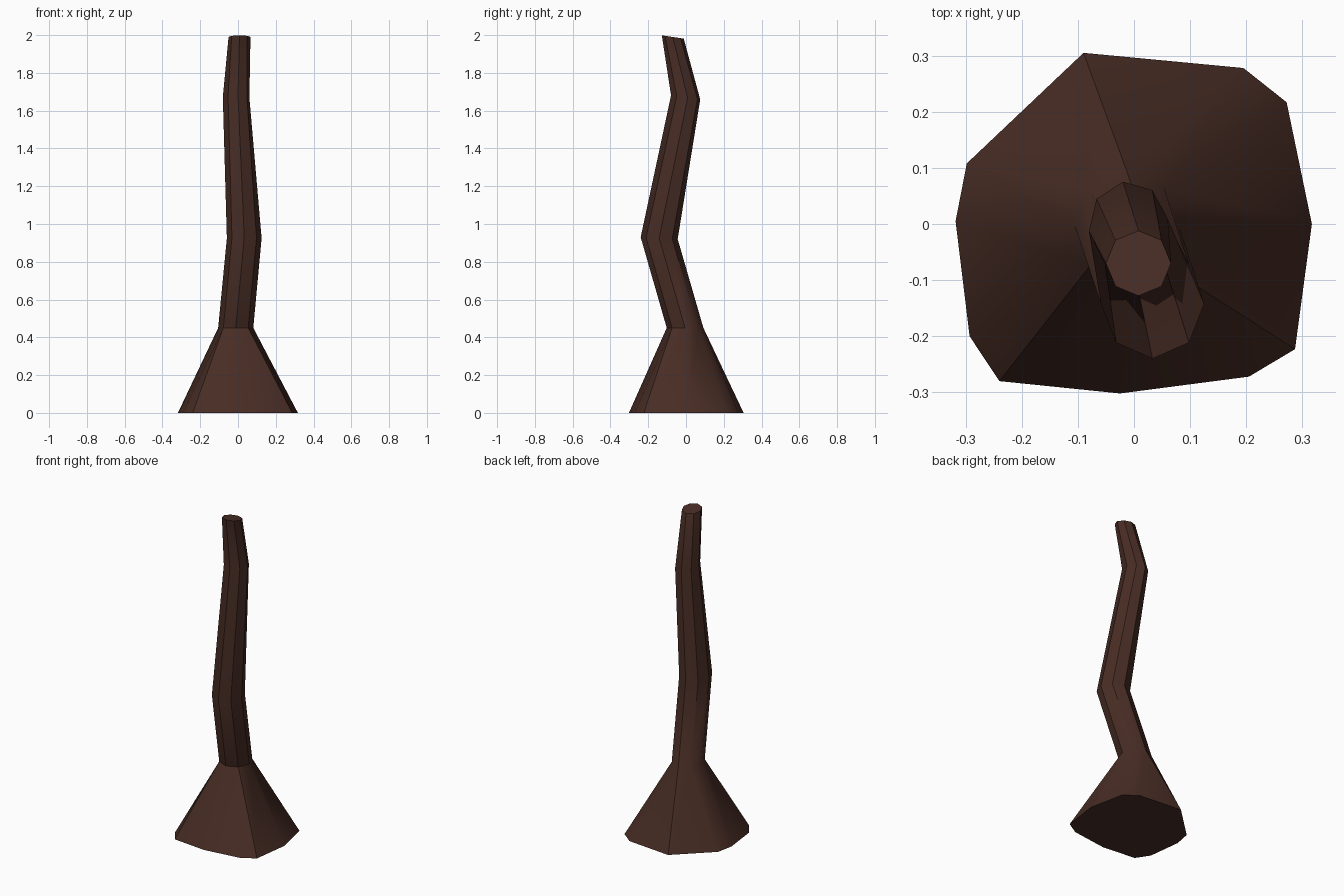
import bpy, bmesh, math

if "Cube" in bpy.data.objects:
    bpy.data.objects.remove(bpy.data.objects["Cube"])

bark = bpy.data.materials.new("dark bark")
bark.diffuse_color = (0.065, 0.026, 0.018, 1)
bark.use_nodes = True
bark.node_tree.nodes["Principled BSDF"].inputs["Base Color"].default_value = bark.diffuse_color

# flared foot outline, grouped by the trunk corner each point belongs to
FOOT = [[(-0.025, -0.302)], [(0.205, -0.272), (0.287, -0.223)], [(0.317, 0.0)],
        [(0.272, 0.217), (0.195, 0.278)], [(-0.09, 0.305)], [(-0.298, 0.108)],
        [(-0.318, 0.005)], [(-0.293, -0.2), (-0.24, -0.28)]]

# trunk rings: centre x, y, z, radius x, y, slope in y, twist in degrees
RINGS = [(-0.012, -0.005, 0.45, 0.093, 0.097, 0.0, 0),
         (0.033, -0.142, 0.925, 0.092, 0.098, -0.05, 0),
         (-0.01, -0.002, 1.67, 0.071, 0.078, -0.14, 8),
         (0.008, -0.07, 1.99, 0.058, 0.058, -0.15, 0)]

bm = bmesh.new()
foot = [[bm.verts.new((x, y, 0)) for x, y in g] for g in FOOT]
rings = []
for cx, cy, cz, rx, ry, slope, twist in RINGS:
    ring = []
    for k in range(8):
        a = math.radians(-90 + 45 * k + twist)
        dy = ry * math.sin(a)
        ring.append(bm.verts.new((cx + rx * math.cos(a), cy + dy, cz + slope * dy)))
    rings.append(ring)

# flared foot
for k in range(8):
    n = (k + 1) % 8
    bm.faces.new((foot[k][-1], foot[n][0], rings[0][n], rings[0][k]))
    if len(foot[k]) == 2:
        bm.faces.new((foot[k][0], foot[k][1], rings[0][k]))
# bent trunk
for lo, hi in zip(rings, rings[1:]):
    for k in range(8):
        n = (k + 1) % 8
        bm.faces.new((lo[k], lo[n], hi[n], hi[k]))
# end caps
bm.faces.new(rings[-1])
bm.faces.new([v for g in foot for v in g][::-1])
bm.normal_update()

me = bpy.data.meshes.new("tree_trunk")
bm.to_mesh(me)
bm.free()
me.materials.append(bark)
ob = bpy.data.objects.new("tree_trunk", me)
bpy.context.collection.objects.link(ob)
bpy.context.view_layer.objects.active = ob
ob.select_set(True)
bpy.ops.object.shade_smooth_by_angle(angle=math.radians(40))
